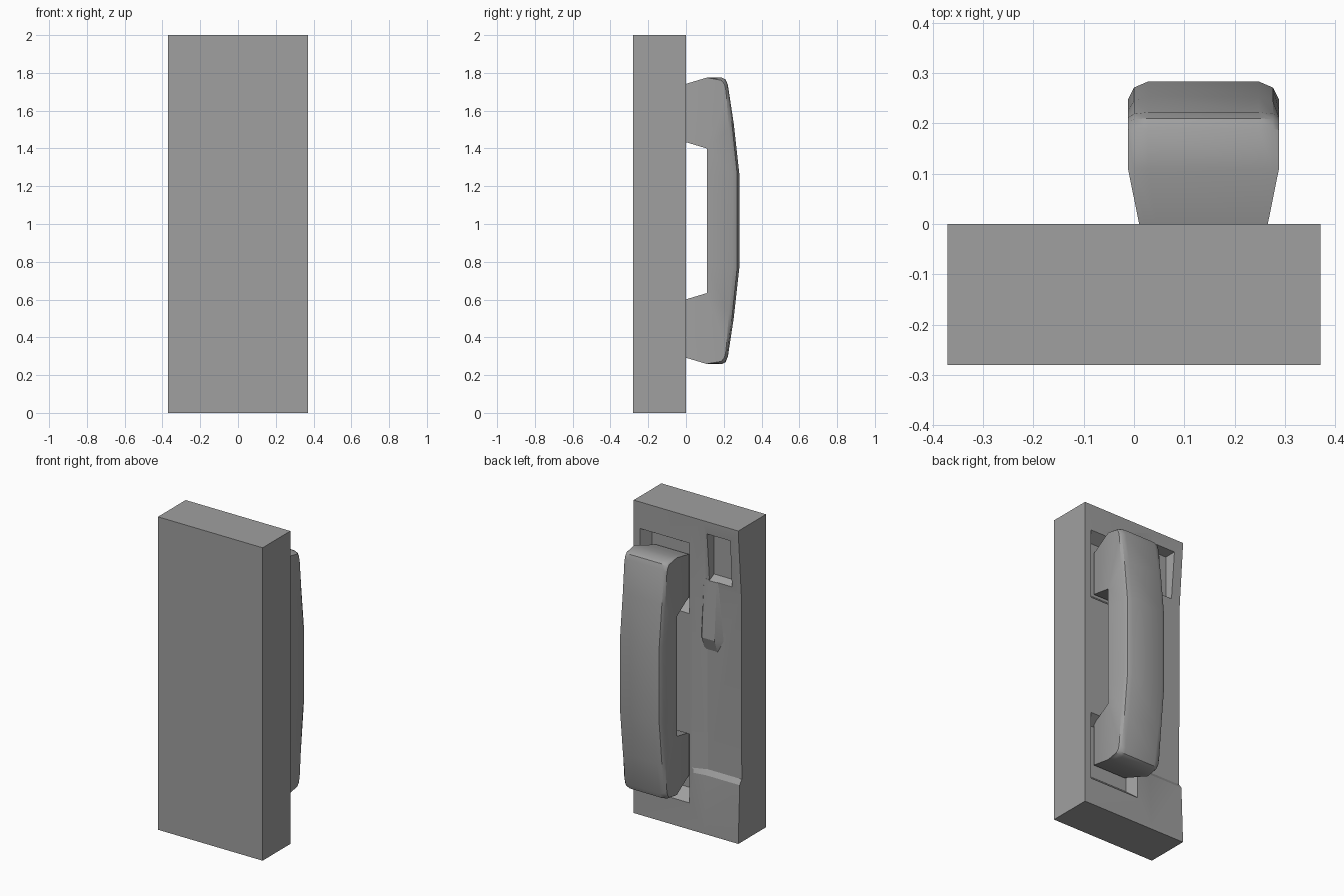
import bpy, bmesh
from mathutils import Vector

old = bpy.data.objects.get("Cube")
if old:
    bpy.data.objects.remove(old, do_unlink=True)

GREY = (0.35, 0.35, 0.35, 1)
grey = bpy.data.materials.new("plain grey")
grey.use_nodes = True
grey.diffuse_color = GREY
grey.node_tree.nodes["Principled BSDF"].inputs["Base Color"].default_value = GREY


def finish(name, bm):
    """Clean the mesh and make it an object."""
    bmesh.ops.remove_doubles(bm, verts=bm.verts, dist=0.0005)
    bmesh.ops.recalc_face_normals(bm, faces=bm.faces)
    mesh = bpy.data.meshes.new(name)
    bm.to_mesh(mesh)
    bm.free()
    mesh.materials.append(grey)
    obj = bpy.data.objects.new(name, mesh)
    bpy.context.collection.objects.link(obj)
    return obj


def loft(name, loops):
    """Skin between equal loops of points and cap both ends."""
    bm = bmesh.new()
    rings = [[bm.verts.new(p) for p in loop] for loop in loops]
    n = len(rings[0])
    for a, b in zip(rings, rings[1:]):
        for i in range(n):
            j = (i + 1) % n
            bm.faces.new((a[i], a[j], b[j], b[i]))
    bm.faces.new(rings[0])
    bm.faces.new(rings[-1])
    return finish(name, bm)


def rect(x0, x1, z0, z1, y):
    return [(x0, y, z0), (x1, y, z0), (x1, y, z1), (x0, y, z1)]


def frustum(name, outer, inner, depth):
    """Pocket cutter that is wide at the back face and narrows inside."""
    return loft(name, [rect(*outer, 0.05), rect(*outer, 0), rect(*inner, -depth)])


def apply_boolean(target, tool, operation):
    mod = target.modifiers.new(operation, 'BOOLEAN')
    mod.operation, mod.solver, mod.object = operation, 'EXACT', tool
    bpy.context.view_layer.objects.active = target
    bpy.ops.object.modifier_apply(modifier=mod.name)
    bpy.data.objects.remove(tool, do_unlink=True)


def smooth(obj, angle):
    bpy.ops.object.select_all(action='DESELECT')
    obj.select_set(True)
    bpy.context.view_layer.objects.active = obj
    bpy.ops.object.shade_smooth_by_angle(angle=angle)


# Wall housing
housing = loft("housing", [rect(-0.37, 0.37, 0, 2, -0.28), rect(-0.37, 0.37, 0, 2, 0)])

# Shallow dished panel beside the handset, with a ledge near the bottom
dish = [(0.1, 0), (0.001, 0), (-0.014, 0.37), (-0.035, 0.4),
        (-0.03, 1.58), (0.001, 1.99), (0.1, 1.99)]
stations = [(-0.45, 1), (-0.13, 1), (-0.03, 0)]
panel = loft("panel_cutter", [[(x, y * s + 0.004 * (1 - s), z) for y, z in dish]
                              for x, s in stations])
apply_boolean(housing, panel, 'DIFFERENCE')

# Raised wedge below the slot window
wedge = [(-0.08, 1.62), (-0.025, 1.62), (-0.002, 1.25), (-0.03, 1.17), (-0.08, 1.17)]
stations = [(-0.075, -0.04), (-0.11, 0), (-0.2, 0), (-0.26, -0.04)]
hook = loft("wedge", [[(x, y + (d if y > -0.05 else 0), z) for y, z in wedge]
                      for x, d in stations])
apply_boolean(housing, hook, 'UNION')

# Slot window with a sloping sill
window = frustum("window_cutter", (-0.31, -0.145, 1.6, 1.92),
                 (-0.3, -0.15, 1.64, 1.91), 0.07)
apply_boolean(housing, window, 'DIFFERENCE')

# Two cradle pockets for the ends of the handset
for low, high in ((0.17, 0.61), (1.38, 1.83)):
    pocket = frustum("cradle_cutter", (-0.025, 0.325, low, high),
                     (0.0, 0.29, low + 0.06, high - 0.04), 0.07)
    apply_boolean(housing, pocket, 'DIFFERENCE')
smooth(housing, 0.35)

# Handset: rungs of outer point, inner point and edge rounding, middle to foot
MID, CENTRE_X, HALF = 1.017, 0.138, 0.15
upper = [((0.283, 1.26), (0.11, 1.26), 1),
         ((0.253, 1.53), (0.11, 1.4), 1),
         ((0.222, 1.735), (0.11, 1.4), 0.9),
         ((0.21, 1.765), (0.11, 1.4), 0.7),
         ((0.19, 1.775), (0.11, 1.4), 0.4),
         ((0.11, 1.775), (0.11, 1.4), 0),
         ((0, 1.742), (0, 1.433), 0),
         ((-0.06, 1.724), (-0.06, 1.451), 0)]


def flip(p):
    return (p[0], 2 * MID - p[1])


rungs = [(flip(o), flip(i), r) for o, i, r in reversed(upper)] + upper


def place(p, x):
    """Narrow the feet towards the wall."""
    taper = 1 - max(0, 0.11 - p[0]) * 1.35
    return (CENTRE_X + x * taper, p[0], p[1])


def section(rung, x, pull):
    o, i, r = Vector(rung[0]), Vector(rung[1]), rung[2]
    return place(o + (i - o).normalized() * pull * r, x)


rounding = [(HALF, 0.036), (0.138, 0.012), (0.11, 0)]
across = [(-x, p) for x, p in rounding] + [(x, p) for x, p in reversed(rounding)]
loops = []
for rung in rungs:
    loop = [section(rung, x, p) for x, p in across]
    loops.append(loop + [place(rung[1], HALF), place(rung[1], -HALF)])
handset = loft("handset", loops)
smooth(handset, 0.6)
